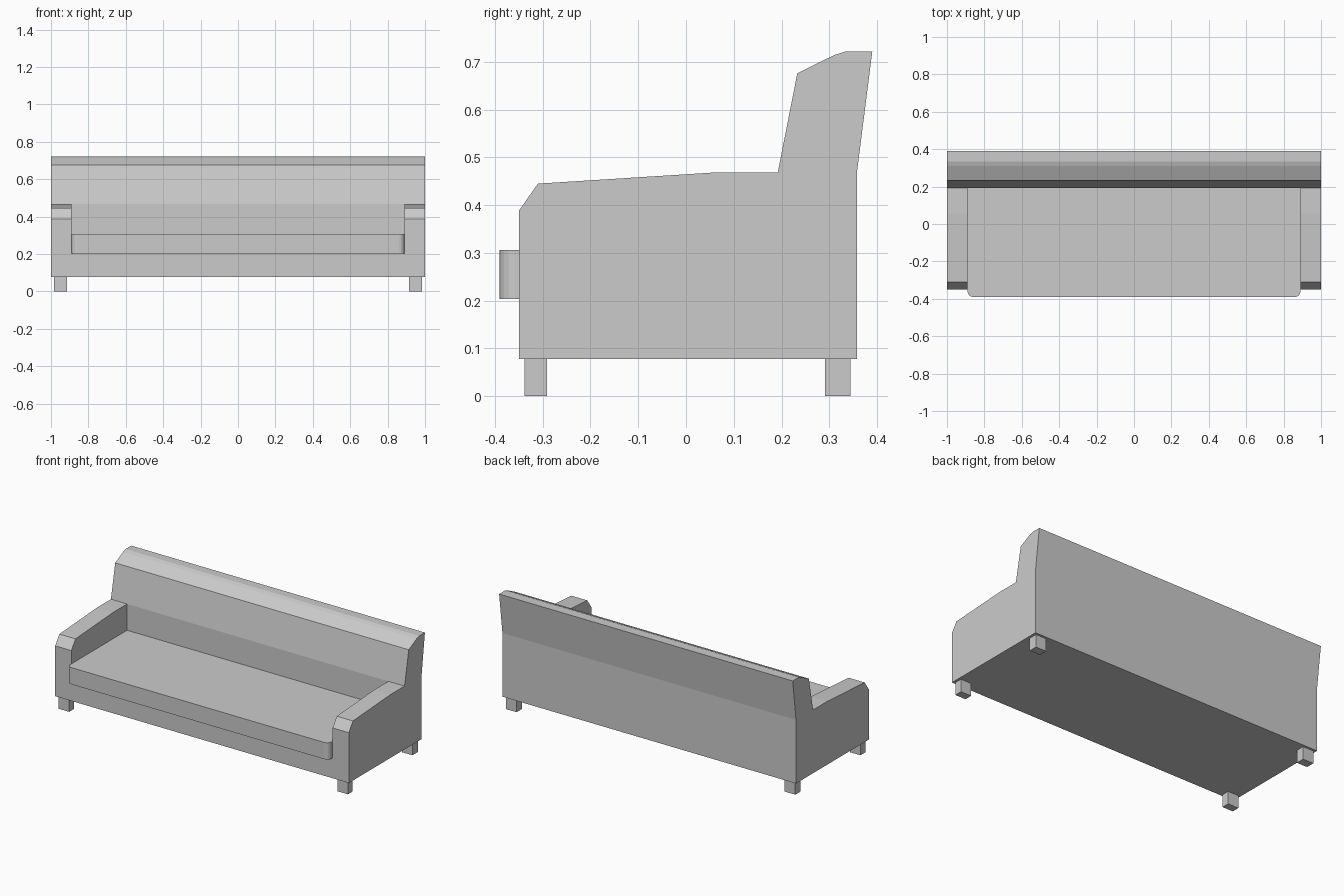
import bpy, bmesh

cube = bpy.data.objects.get("Cube")
if cube:
    bpy.data.objects.remove(cube, do_unlink=True)

grey = bpy.data.materials.new("light_grey")
grey.use_nodes = True
grey.diffuse_color = (0.6, 0.6, 0.6, 1)
grey.node_tree.nodes["Principled BSDF"].inputs["Base Color"].default_value = (0.6, 0.6, 0.6, 1)


def add_object(name, bm):
    bmesh.ops.recalc_face_normals(bm, faces=bm.faces)
    mesh = bpy.data.meshes.new(name)
    bm.to_mesh(mesh)
    bm.free()
    mesh.materials.append(grey)
    obj = bpy.data.objects.new(name, mesh)
    bpy.context.collection.objects.link(obj)
    return obj


def extrude_x(name, profile, half_width):
    """Extrude a (y, z) outline across the width."""
    bm = bmesh.new()
    face = bm.faces.new([bm.verts.new((-half_width, y, z)) for y, z in profile])
    new = bmesh.ops.extrude_face_region(bm, geom=[face])["geom"]
    verts = [v for v in new if isinstance(v, bmesh.types.BMVert)]
    bmesh.ops.translate(bm, verts=verts, vec=(2 * half_width, 0, 0))
    return add_object(name, bm)


def box(name, low, high, front_radius=0):
    """Box between two corners, with optional rounded upright front edges."""
    bm = bmesh.new()
    bmesh.ops.create_cube(bm, size=1)
    for v in bm.verts:
        v.co = [lo + (c + 0.5) * (hi - lo) for c, lo, hi in zip(v.co, low, high)]
    if front_radius:
        edges = [e for e in bm.edges
                 if all(abs(v.co.y - low[1]) < 1e-5 for v in e.verts)
                 and abs(e.verts[0].co.z - e.verts[1].co.z) > 1e-4]
        bmesh.ops.bevel(bm, geom=edges, offset=front_radius, segments=4,
                        profile=0.5, affect='EDGES')
    return add_object(name, bm)


# Frame: base, arms and leaning backrest share one side outline
outline = [(-0.35, 0.078), (-0.35, 0.388), (-0.31, 0.445), (0.055, 0.468),
           (0.192, 0.468), (0.233, 0.676), (0.31, 0.714), (0.335, 0.722),
           (0.39, 0.722), (0.358, 0.47), (0.358, 0.078)]
frame = extrude_x("sofa_frame", outline, 1.0)

# Seat well cut out between the arms
well = box("seat_well_cutter", (-0.89, -0.5, 0.203), (0.89, 0.192, 0.6))
well.hide_render = True
cut = frame.modifiers.new("seat_well", 'BOOLEAN')
cut.operation = 'DIFFERENCE'
cut.solver = 'EXACT'
cut.object = well
bpy.context.view_layer.objects.active = frame
bpy.ops.object.modifier_apply(modifier=cut.name)
bpy.data.objects.remove(well, do_unlink=True)

# Seat cushion overhanging the front
box("seat_cushion", (-0.89, -0.39, 0.203), (0.89, 0.192, 0.306), 0.03)

# Four short legs
for side, x in (("right", -0.985), ("left", 0.913)):
    for end, y0, y1 in (("front", -0.338, -0.291), ("back", 0.291, 0.344)):
        box(f"{end}_{side}_leg", (x, y0, 0), (x + 0.072, y1, 0.078))
